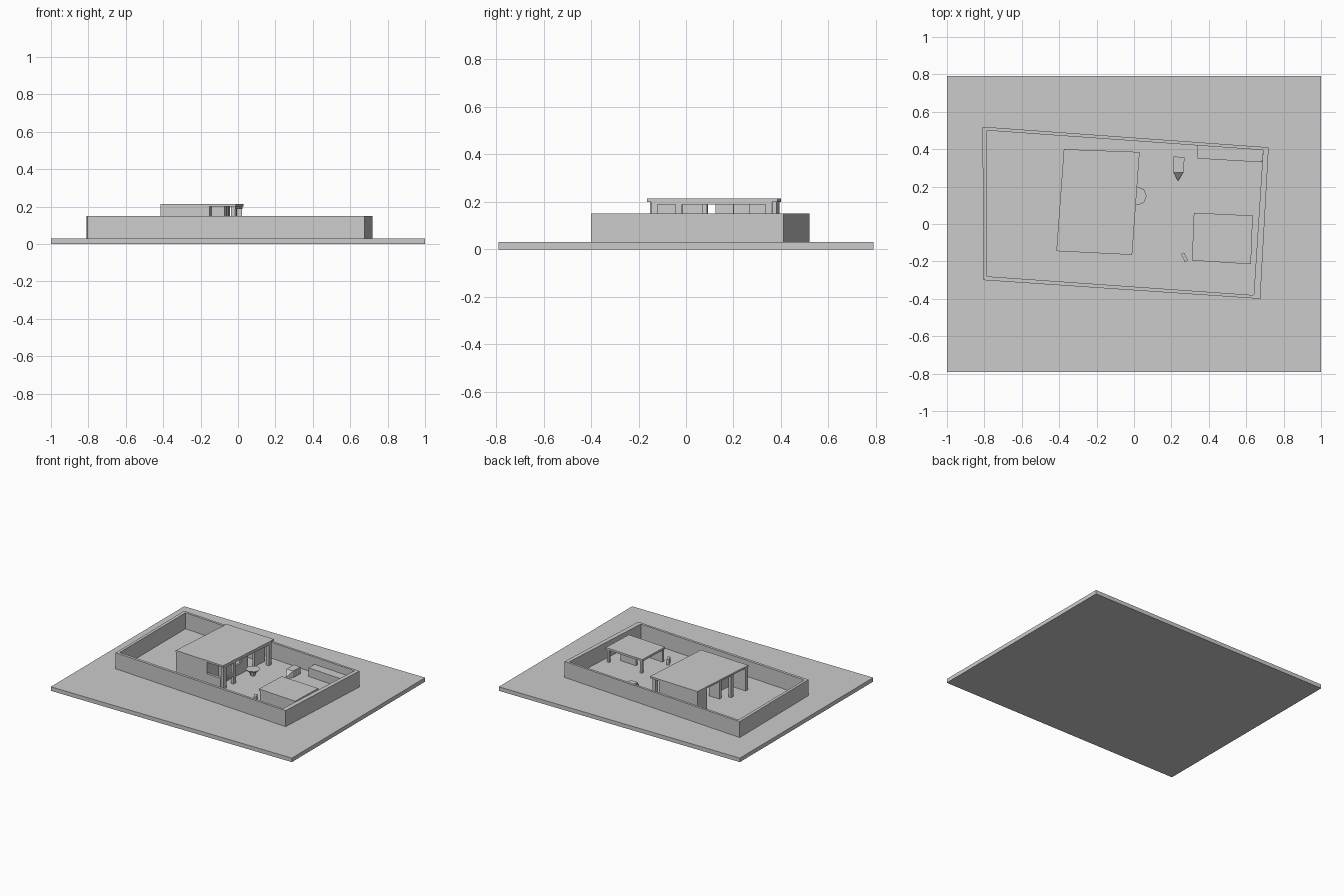
import bpy, bmesh, math

if "Cube" in bpy.data.objects:
    bpy.data.objects.remove(bpy.data.objects["Cube"])


def prism(name, pts, z0, z1):
    """Upright prism over a counter-clockwise outline."""
    bm = bmesh.new()
    lo = [bm.verts.new((x, y, z0)) for x, y in pts]
    hi = [bm.verts.new((x, y, z1)) for x, y in pts]
    bm.faces.new(lo[::-1])
    bm.faces.new(hi)
    n = len(pts)
    for i in range(n):
        j = (i + 1) % n
        bm.faces.new((lo[i], lo[j], hi[j], hi[i]))
    me = bpy.data.meshes.new(name)
    bm.to_mesh(me)
    bm.free()
    ob = bpy.data.objects.new(name, me)
    bpy.context.collection.objects.link(ob)
    return ob


def in_quad(q, u, v):
    """Point at fractions u (west-east), v (south-north) of a SW,SE,NE,NW quad."""
    return tuple((1-u)*(1-v)*q[0][k] + u*(1-v)*q[1][k] + u*v*q[2][k] + (1-u)*v*q[3][k]
                 for k in (0, 1))


def block(name, q, u0, u1, v0, v1, z0, z1):
    corners = ((u0, v0), (u1, v0), (u1, v1), (u0, v1))
    return prism(name, [in_quad(q, u, v) for u, v in corners], z0, z1)


G = 0.03  # yard level

# ground slab
prism("ground_slab", [(-1, -.79), (1, -.79), (1, .79), (-1, .79)], 0, G)

# perimeter wall, one ring mesh
outer = [(-.805, -.30), (.675, -.40), (.72, .41), (-.81, .52)]
inner = [(-.785, -.28), (.64, -.38), (.69, .395), (-.785, .50)]
bm = bmesh.new()
rings = [[bm.verts.new((x, y, z)) for x, y in r]
         for r, z in ((outer, G), (outer, .15), (inner, .15), (inner, G))]
for a in range(4):
    b = (a + 1) % 4
    for i in range(4):
        j = (i + 1) % 4
        bm.faces.new((rings[a][i], rings[a][j], rings[b][j], rings[b][i]))
bmesh.ops.recalc_face_normals(bm, faces=bm.faces)
me = bpy.data.meshes.new("perimeter_wall")
bm.to_mesh(me)
bm.free()
bpy.context.collection.objects.link(bpy.data.objects.new("perimeter_wall", me))

# house
H = [(-.415, -.145), (-.01, -.165), (.03, .385), (-.375, .40)]
T = .2
block("house_roof", H, 0, 1, 0, 1, T, .213)
walls = [
    ("south_wall", 0, .65, .01, .05),
    ("porch_side_wall", .61, .65, .05, .27),
    ("porch_back_wall", .61, .82, .24, .28),
    ("east_wall_south", .78, .82, .28, .42),
    ("east_wall_middle", .78, .82, .52, .66),
    ("east_wall_north", .78, .82, .78, .99),
    ("north_wall", .01, .82, .95, .99),
    ("west_wall_north", .01, .05, .82, .99),
    ("recess_side_wall", .01, .36, .80, .84),
    ("recess_wall_north", .33, .37, .60, .82),
    ("recess_wall_south", .33, .37, .05, .42),
    ("west_partition", .14, .36, .40, .44),
]
for name, u0, u1, v0, v1 in walls:
    block(name, H, u0, u1, v0, v1, G, T)
# window sills and porch parapets
for name, u0, u1, v0, v1 in [
        ("porch_sill_south", .65, .93, .015, .05),
        ("porch_sill_east", .955, .985, .09, .24),
        ("east_sill_south", .78, .82, .42, .52)]:
    block(name, H, u0, u1, v0, v1, .09 if "east" in name and u0 > .9 else G, .11)
# veranda posts
for i, (u, v) in enumerate([(.93, .03), (.93, .22), (.93, .91), (.02, .27)]):
    block(f"veranda_post_{i + 1}", H, u, u + .055, v, v + .05, G, T)
# beam under the east eave
block("veranda_beam", H, .95, .99, .03, .96, .188, T)

# carport
C = [(.31, -.195 ), (.625, -.215), (.635, .045), (.32, .06)]
block("carport_roof", C, 0, 1, 0, 1, .122, .137)
block("carport_south_wall", C, .04, .96, .02, .08, G, .122)
block("carport_inner_wall", C, .36, .78, .64, .70, G, .11)
for i, (u, v) in enumerate([(.02, .02), (.92, .02), (.92, .91), (.02, .91)]):
    block(f"carport_post_{i + 1}", C, u, u + .06, v, v + .07, G, .122)

# long bench box along the north wall
prism("storage_bench", [(.34, .35), (.685, .33), (.69, .395), (.34, .42)], G, .095)

# round garden table partly under the eave
for name, r, z, d in (("table_top", .05, .07, .016), ("table_foot", .025, .047, .034)):
    bpy.ops.mesh.primitive_cone_add(vertices=8, radius1=r * .7, radius2=r, depth=d,
                                    location=(.018, .15, z))
    bpy.context.object.name = name

# small shed with a sloping pointed front
prism("shed_body", [(.21, .275), (.265, .275), (.27, .355), (.212, .362)], G, .08)
ob = prism("shed_nose", [(.235, .23), (.265, .275), (.21, .275)], G, .08)
ob.data.vertices[3].co.z = .04

# leaning panel beside the carport
a = math.radians(25)
c, s = math.cos(a), math.sin(a)
prism("yard_panel", [(.27 + x*c - y*s, -.178 + x*s + y*c)
                     for x, y in ((-.009, -.024), (.009, -.024), (.009, .024), (-.009, .024))],
      G, .07)
